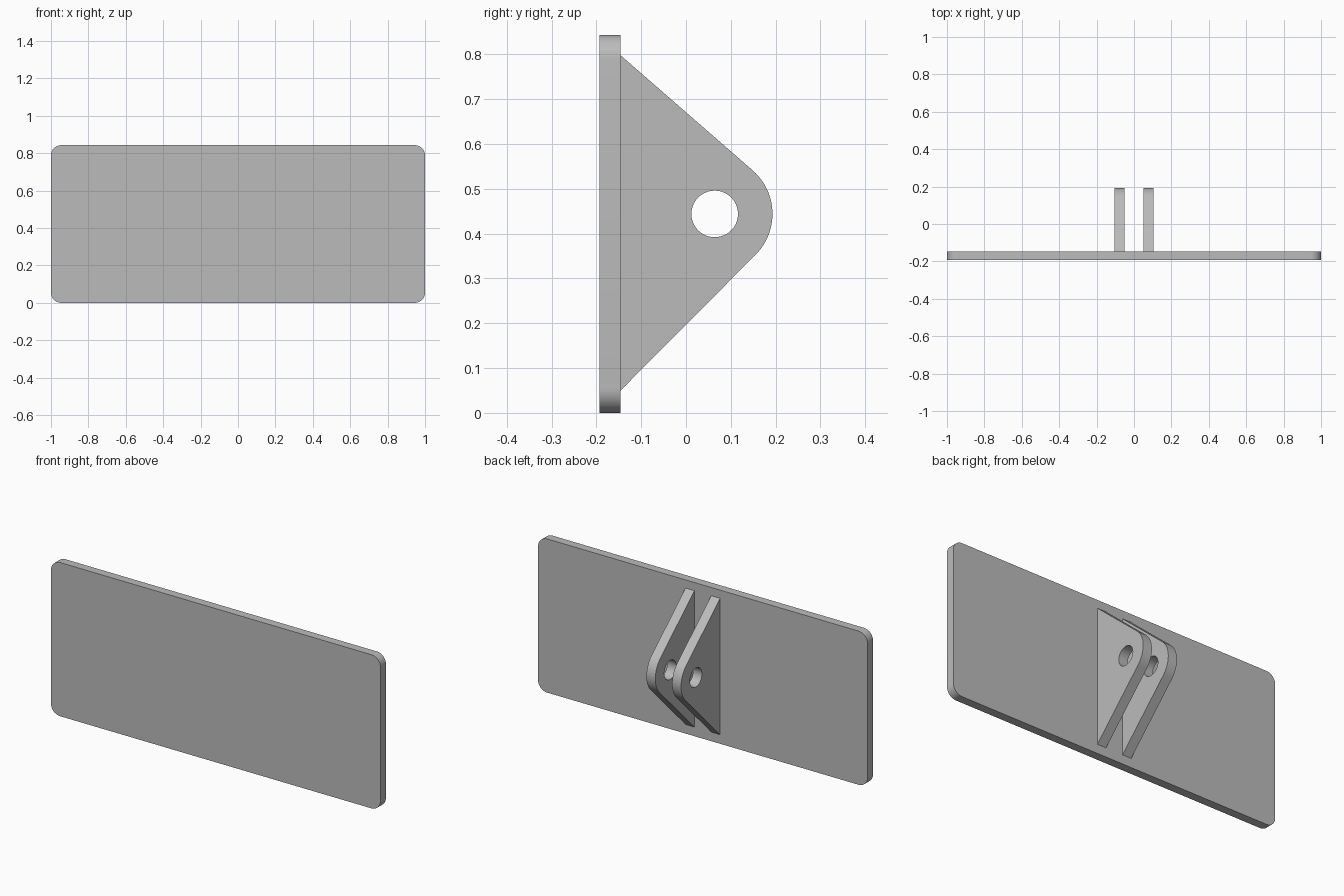
import bpy
import bmesh
from math import atan2, acos, cos, sin, hypot, pi, radians
from mathutils import Vector

if "Cube" in bpy.data.objects:
    bpy.data.objects.remove(bpy.data.objects["Cube"], do_unlink=True)

# Single plain grey finish
grey = bpy.data.materials.new("plain_grey")
grey.use_nodes = True
colour = (0.5, 0.5, 0.5, 1)
grey.diffuse_color = colour
grey.node_tree.nodes["Principled BSDF"].inputs["Base Color"].default_value = colour


def arc(cx, cy, r, start, end, steps):
    """Points along an arc, both ends included."""
    angles = [start + (end - start) * i / steps for i in range(steps + 1)]
    return [(cx + r * cos(a), cy + r * sin(a)) for a in angles]


def prism(name, loops, place, depth):
    """Fill the outline loops (later loops are holes) and extrude by depth."""
    bm = bmesh.new()
    for loop in loops:
        verts = [bm.verts.new(place(*p)) for p in loop]
        for i, v in enumerate(verts):
            bm.edges.new((verts[i - 1], v))
    bmesh.ops.triangle_fill(bm, edges=bm.edges[:], use_beauty=True)
    new = bmesh.ops.extrude_face_region(bm, geom=bm.faces[:], use_keep_orig=True)
    moved = [g for g in new["geom"] if isinstance(g, bmesh.types.BMVert)]
    bmesh.ops.translate(bm, verts=moved, vec=Vector(depth))
    bmesh.ops.recalc_face_normals(bm, faces=bm.faces[:])
    bmesh.ops.dissolve_limit(bm, angle_limit=radians(0.5),
                             verts=bm.verts[:], edges=bm.edges[:])
    mesh = bpy.data.meshes.new(name)
    bm.to_mesh(mesh)
    bm.free()
    mesh.materials.append(grey)
    obj = bpy.data.objects.new(name, mesh)
    bpy.context.collection.objects.link(obj)
    bpy.ops.object.select_all(action="DESELECT")
    obj.select_set(True)
    bpy.context.view_layer.objects.active = obj
    bpy.ops.object.shade_smooth_by_angle(angle=radians(30))
    return obj


# Upright plate with rounded corners
height, corner, front, back = 0.843, 0.055, -0.193, -0.146
outline = []
for k, (sx, top) in enumerate([(1, 1), (-1, 1), (-1, 0), (1, 0)]):
    cz = height - corner if top else corner
    outline += arc(sx * (1 - corner), cz, corner, k * pi / 2, (k + 1) * pi / 2, 10)
prism("mounting_plate", [outline], lambda x, z: (x, front, z), (0, back - front, 0))

# Lug outline: straight edges running tangent into a round nose, with a pin hole
nose_y, nose_z, nose_r, hole_r = 0.064, 0.444, 0.129, 0.052


def tangent_angle(z, side):
    """Direction from the nose centre to where an edge from the plate touches."""
    dy, dz = back - nose_y, z - nose_z
    return atan2(dz, dy) - side * acos(nose_r / hypot(dy, dz))


low, high = 0.05, 0.798
start = tangent_angle(low, -1)
end = tangent_angle(high, 1)
lug = [(back, high), (back, low)] + arc(nose_y, nose_z, nose_r, start, end, 24)
hole = arc(nose_y, nose_z, hole_r, 0, 2 * pi, 40)[:-1]

# Matching pair of lugs
inner, thickness = 0.051, 0.054
for side, name in ((1, "left_lug"), (-1, "right_lug")):
    prism(name, [lug, hole], lambda y, z: (side * inner, y, z), (side * thickness, 0, 0))
